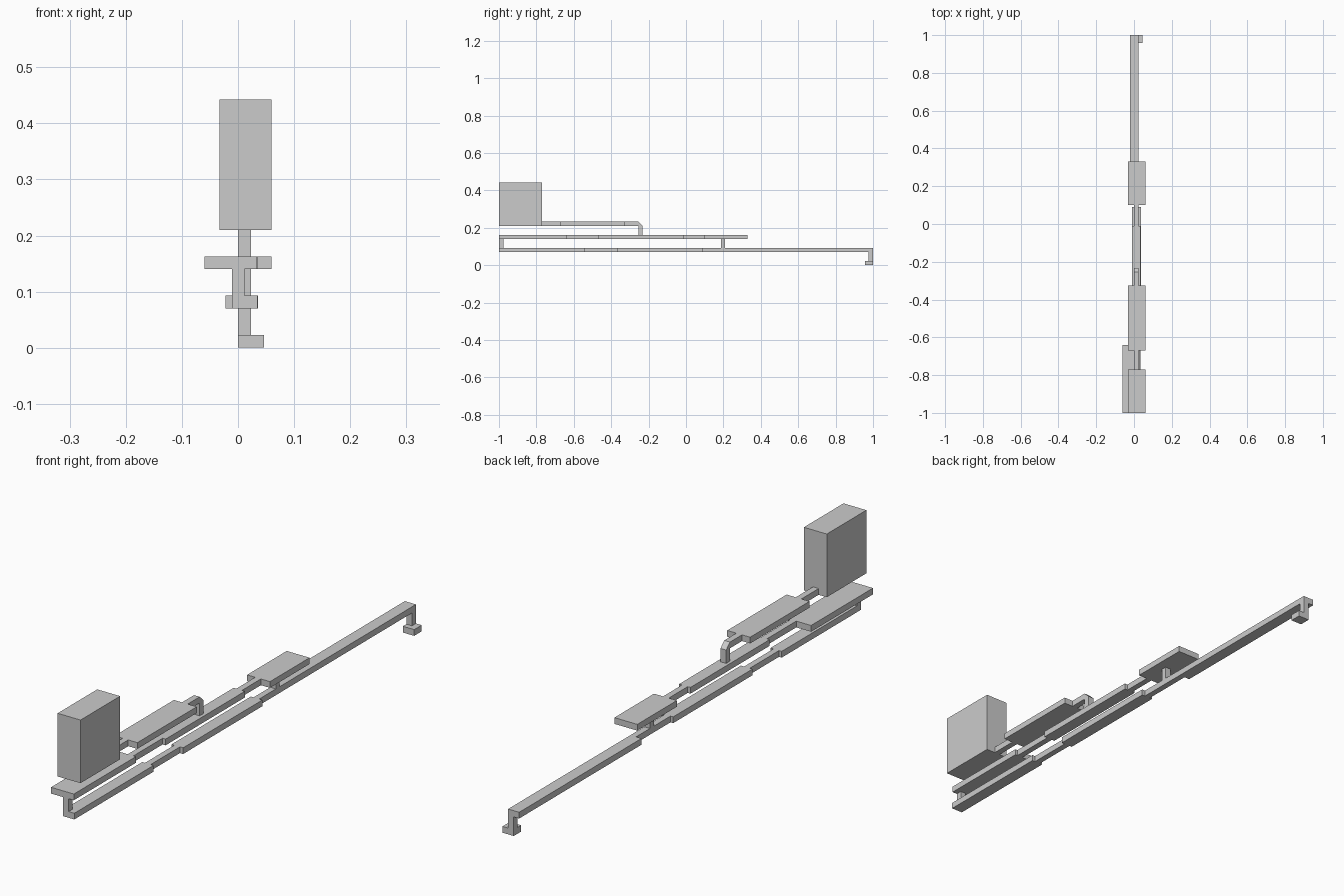
import bpy, bmesh
from mathutils import Vector

if "Cube" in bpy.data.objects:
    bpy.data.objects.remove(bpy.data.objects["Cube"])

T = 0.023  # common bar thickness


def prism(name, points, offset):
    """Extrude a flat outline along an offset vector."""
    bm = bmesh.new()
    face = bm.faces.new([bm.verts.new(p) for p in points])
    ext = bmesh.ops.extrude_face_region(bm, geom=[face])
    bmesh.ops.translate(bm, vec=Vector(offset),
                        verts=[v for v in ext["geom"] if isinstance(v, bmesh.types.BMVert)])
    bmesh.ops.recalc_face_normals(bm, faces=bm.faces)
    mesh = bpy.data.meshes.new(name)
    bm.to_mesh(mesh)
    bm.free()
    ob = bpy.data.objects.new(name, mesh)
    bpy.context.collection.objects.link(ob)
    return ob


def box(name, x0, x1, y0, y1, z0, z1):
    return prism(name, [(x0, y0, z0), (x1, y0, z0), (x1, y1, z0), (x0, y1, z0)],
                 (0, 0, z1 - z0))


def stepped_beam(name, z, height, segments):
    """Flat beam along y; each segment is (y_start, y_end, x_left, x_right)."""
    right, left = [], []
    for y0, y1, xl, xr in segments:
        for y in (y0, y1):
            for side, x in ((right, xr), (left, xl)):
                if len(side) > 1 and side[-1][0] == side[-2][0] == x:
                    side.pop()          # merge collinear points
                if not side or side[-1] != (x, y, z):
                    side.append((x, y, z))
    return prism(name, right + left[::-1], (0, 0, height))


# Three stacked beams with wide and narrow stretches
stepped_beam("lower_beam", 0.07, T, [
    (-1.0, -0.54, -0.011, 0.035), (-0.54, -0.37, 0.0, T),
    (-0.37, 0.09, -0.011, 0.036), (0.09, 0.29, 0.0, T), (0.29, 1.0, -0.022, T)])
stepped_beam("middle_beam", 0.14, T, [
    (-1.0, -0.64, -0.06, 0.033), (-0.64, -0.47, 0.0, T),
    (-0.47, -0.01, -0.011, 0.035), (-0.01, 0.10, 0.0, T), (0.10, 0.33, -0.033, 0.06)])
stepped_beam("upper_beam", 0.21, T, [
    (-0.77, -0.67, 0.0, T), (-0.67, -0.325, -0.033, 0.06)])

# Chamfered elbow dropping from upper beam to middle beam
elbow = [(-0.325, 0.21), (-0.325, 0.233), (-0.255, 0.233), (-0.233, 0.212),
         (-0.233, 0.163), (-0.255, 0.163), (-0.255, 0.21)]
prism("upper_elbow", [(0.0, y, z) for y, z in elbow], (T, 0, 0))

# Large end block
box("end_block", -0.033, 0.06, -1.0, -0.77, 0.21, 0.442)

# Posts between levels, and the foot
box("front_post", -0.011, 0.012, -1.0, -0.977, 0.093, 0.14)
box("middle_post", 0.0, T, 0.187, 0.209, 0.093, 0.14)
box("rear_post", 0.0, T, 0.977, 1.0, T, 0.07)
box("foot", 0.0, 0.046, 0.957, 1.0, 0.0, T)
